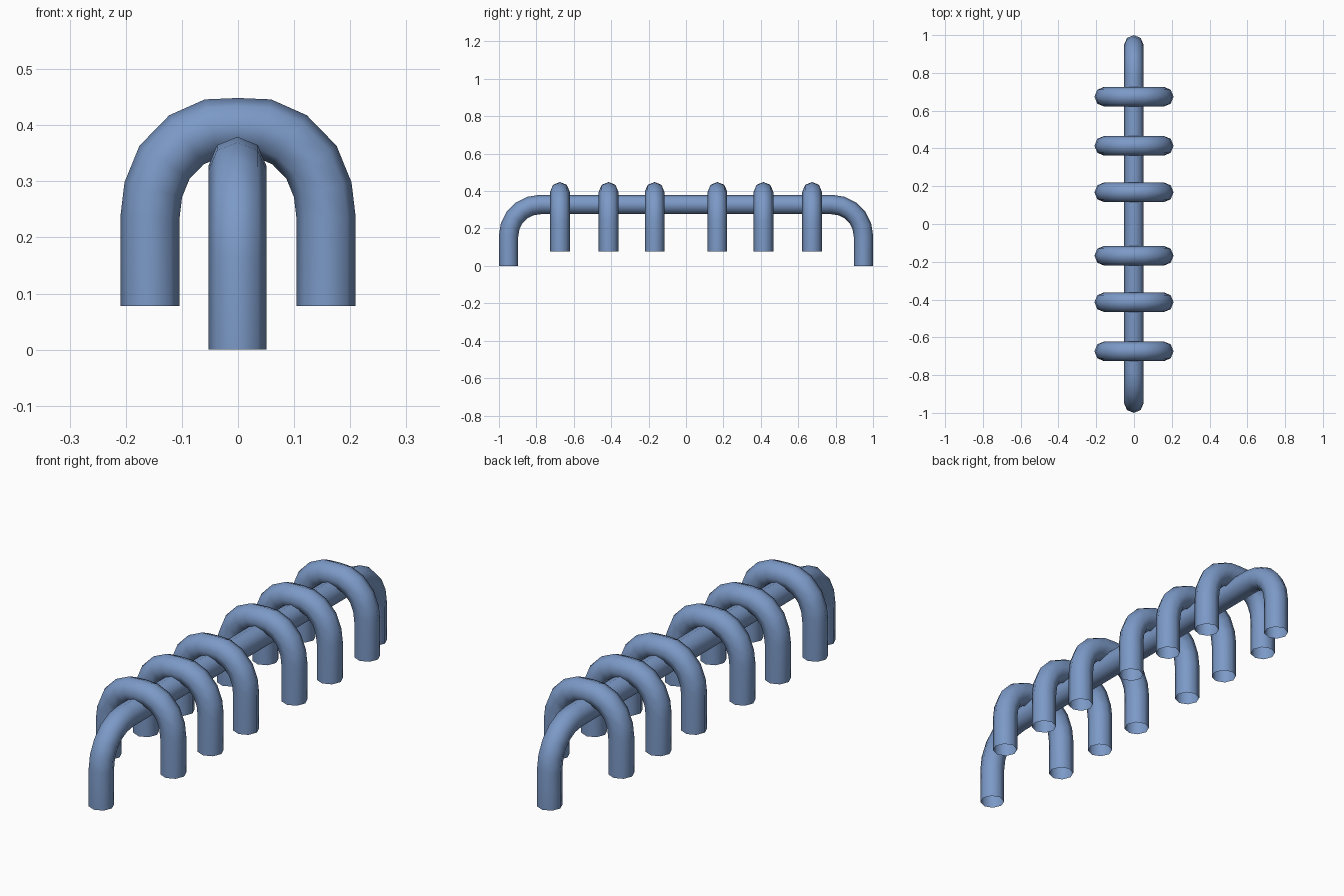
import bpy, bmesh, math
from mathutils import Vector

if "Cube" in bpy.data.objects:
    bpy.data.objects.remove(bpy.data.objects["Cube"])

SIDES = 8

steel = bpy.data.materials.new("steel blue paint")
steel.diffuse_color = (0.2, 0.32, 0.57, 1)
steel.use_nodes = True
steel.node_tree.nodes["Principled BSDF"].inputs["Base Color"].default_value = steel.diffuse_color


def tube(name, path, plane_normal, radius):
    """Sweep an open-ended octagon along a flat path with mitred corners."""
    bm = bmesh.new()
    b = Vector(plane_normal)
    pts = [Vector(p) for p in path]
    rings = []
    for i, p in enumerate(pts):
        d_in = (p - pts[max(i - 1, 0)]).normalized()
        d_out = (pts[min(i + 1, len(pts) - 1)] - p).normalized()
        tangent = (d_in + d_out).normalized()
        ref = d_in if i else d_out
        n = b.cross(tangent) / tangent.dot(ref)      # mitre stretch
        rings.append([bm.verts.new(p + radius * (math.cos(a) * b + math.sin(a) * n))
                      for a in (2 * math.pi * k / SIDES for k in range(SIDES))])
    for r0, r1 in zip(rings, rings[1:]):
        for k in range(SIDES):
            j = (k + 1) % SIDES
            bm.faces.new((r0[k], r0[j], r1[j], r1[k])).smooth = True
    bmesh.ops.recalc_face_normals(bm, faces=bm.faces)
    mesh = bpy.data.meshes.new(name)
    bm.to_mesh(mesh)
    bm.free()
    mesh.materials.append(steel)
    obj = bpy.data.objects.new(name, mesh)
    bpy.context.collection.objects.link(obj)
    return obj


# Long rail: two legs, rounded corners, straight top bar
R = 0.0515
bend, top = 0.168, 0.328
cy, cz = 1 - R - bend, top - bend
half = [(-0.001, cy + bend, 0)]
half += [(-0.001, cy + bend * math.cos(a), cz + bend * math.sin(a))
         for a in (math.radians(18 * k) for k in range(6))]
rail = half + [(x, -y, z) for x, y, z in reversed(half)]
tube("long_rail", rail, (1, 0, 0), R)

# Six hoops straddling the rail
side = [(0.157, 0.0775), (0.157, 0.235), (0.151, 0.285), (0.131, 0.334),
        (0.092, 0.374), (0.047, 0.394)]
profile = side + [(0, 0.396)] + [(-x, z) for x, z in reversed(side)]
for i, y in enumerate((-0.674, -0.414, -0.168, 0.168, 0.414, 0.674)):
    tube(f"hoop_{i + 1}", [(x, y, z) for x, z in profile], (0, 1, 0), 0.0525)
